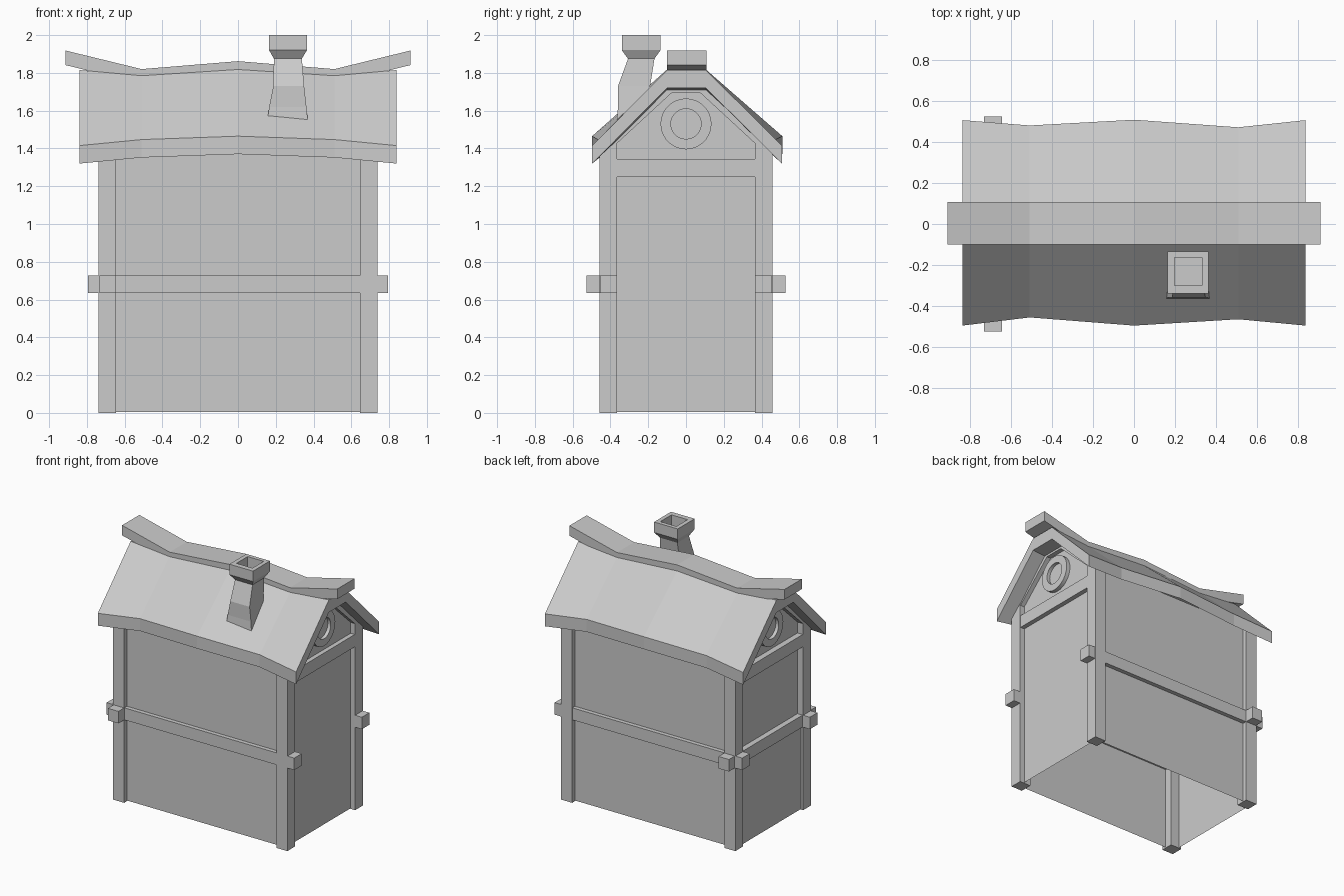
import bpy, bmesh, math

if "Cube" in bpy.data.objects:
    bpy.data.objects.remove(bpy.data.objects["Cube"])


def make(name, verts, faces):
    me = bpy.data.meshes.new(name)
    me.from_pydata(verts, [], faces)
    bm = bmesh.new()
    bm.from_mesh(me)
    bmesh.ops.recalc_face_normals(bm, faces=bm.faces)
    bm.to_mesh(me)
    bm.free()
    ob = bpy.data.objects.new(name, me)
    bpy.context.collection.objects.link(ob)
    return ob


def loft(name, rings, caps=(True, True)):
    """Skin between equal-length closed rings of points."""
    n = len(rings[0])
    verts = [p for r in rings for p in r]
    faces = [(i * n + j, i * n + (j + 1) % n, (i + 1) * n + (j + 1) % n, (i + 1) * n + j)
             for i in range(len(rings) - 1) for j in range(n)]
    if caps[0]:
        faces.append(tuple(range(n)))
    if caps[1]:
        faces.append(tuple(range(len(verts) - n, len(verts))))
    return make(name, verts, faces)


def prism(name, yz, x0, x1):
    return loft(name, [[(x, y, z) for y, z in yz] for x in (x0, x1)])


def box(name, x0, x1, y0, y1, z0, z1):
    return prism(name, [(y0, z0), (y1, z0), (y1, z1), (y0, z1)], x0, x1)


def panel(name, pts):
    f = make(name, pts, [tuple(range(len(pts)))])
    return f


X, Y, P = 0.738, 0.457, 0.093      # body half sizes and post width

# Corner posts with tops cut to the roof pitch
for sx, nx in ((-1, "left"), (1, "right")):
    for sy, ny in ((-1, "front"), (1, "back")):
        prism(f"{ny}_{nx}_post",
              [(sy * (Y - P), 0), (sy * Y, 0), (sy * Y, 1.375), (sy * (Y - P), 1.465)],
              sx * (X - P), sx * X)

# Long walls and their horizontal beams
for sy, n in ((-1, "front"), (1, "back")):
    y = sy * 0.423
    panel(f"{n}_wall", [(-0.69, y, 0.005), (0.69, y, 0.005), (0.69, y, 1.42), (-0.69, y, 1.42)])
    box(f"{n}_beam", -0.795, 0.795, sy * (Y - P), sy * (Y - 0.002), 0.635, 0.727)

# Left cross beam
box("left_beam", -0.733, -0.645, -0.527, 0.527, 0.635, 0.727)

# Gable walls: right one flat, left one stepped at the cross beam
top = [(0.40, 1.43), (0.09, 1.72), (-0.09, 1.72), (-0.40, 1.43)]
panel("right_wall", [(0.70, y, z) for y, z in [(-0.40, 0.005), (0.40, 0.005)] + top])
panel("left_upper_wall", [(-0.69, y, z) for y, z in [(-0.40, 0.70), (0.40, 0.70)] + top])
panel("left_lower_wall", [(-0.72, y, z) for y, z in
                          [(-0.40, 0.005), (0.40, 0.005), (0.40, 0.70), (-0.40, 0.70)]])

# Gable tie beams, rafters and round windows
for s, n in ((-1, "left"), (1, "right")):
    box(f"{n}_tie_beam", s * 0.65, s * 0.735, -0.37, 0.37, 1.25, 1.345)
    prism(f"{n}_rafters",
          [(-0.40, 1.395), (-0.075, 1.695), (0.075, 1.695), (0.40, 1.395),
           (0.40, 1.43), (0.10, 1.725), (-0.10, 1.725), (-0.40, 1.43)], s * 0.645, s * 0.735)
    rings = []
    for r, x in ((0.135, 0.69), (0.135, 0.73), (0.08, 0.73), (0.08, 0.705)):
        rings.append([(s * x, r * math.cos(a * math.tau / 28), 1.53 + r * math.sin(a * math.tau / 28))
                      for a in range(28)])
    ob = loft(f"{n}_round_window", rings)
    bpy.context.view_layer.objects.active = ob
    ob.select_set(True)
    bpy.ops.object.shade_smooth_by_angle(angle=math.radians(30))
    ob.select_set(False)

# Wavy roof slab: x, ridge z, eave z, front eave y, back eave y
T = 0.095
stations = [(-0.84, 1.815, 1.415, -0.497, 0.508), (-0.51, 1.785, 1.447, -0.457, 0.482),
            (0, 1.818, 1.465, -0.497, 0.51), (0.51, 1.785, 1.447, -0.466, 0.473),
            (0.84, 1.815, 1.415, -0.497, 0.508)]
loft("roof", [[(x, f, e), (x, -0.10, r), (x, 0.105, r), (x, b, e),
               (x, b, e - T), (x, 0.105, r - T), (x, -0.10, r - T), (x, f, e - T)]
              for x, r, e, f, b in stations])

# Wavy ridge cap
loft("ridge_cap", [[(x, -0.10, z - 0.077), (x, 0.108, z - 0.077), (x, 0.108, z), (x, -0.10, z)]
                   for x, z in ((-0.912, 1.918), (-0.51, 1.82), (0, 1.862), (0.51, 1.82), (0.912, 1.918))])

# Crooked hollow chimney: x0, x1, y0, y1, z
levels = [(0.150, 0.375, -0.370, -0.190, 1.50), (0.165, 0.362, -0.360, -0.200, 1.62),
          (0.187, 0.350, -0.360, -0.190, 1.73), (0.190, 0.338, -0.307, -0.167, 1.875),
          (0.165, 0.365, -0.340, -0.135, 1.92), (0.165, 0.365, -0.340, -0.135, 2.0),
          (0.197, 0.333, -0.300, -0.165, 2.0), (0.197, 0.333, -0.300, -0.165, 1.90)]
loft("chimney", [[(a, c, z), (b, c, z), (b, d, z), (a, d, z)] for a, b, c, d, z in levels])
